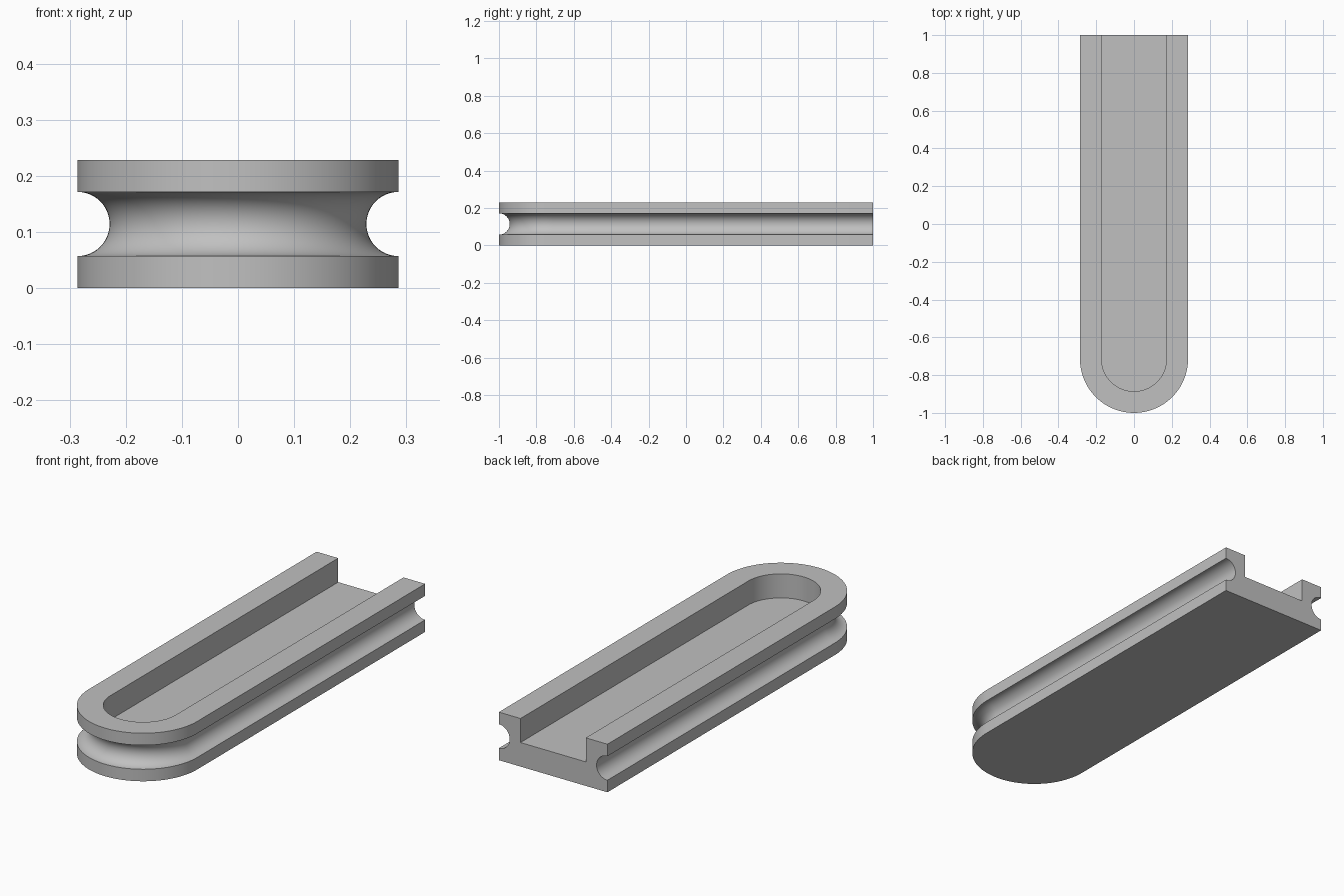
import bpy
import bmesh
import math

cube = bpy.data.objects.get("Cube")
if cube:
    bpy.data.objects.remove(cube, do_unlink=True)

OUTER, INNER = 0.286, 0.172      # half widths of body and channel
HEIGHT, FLOOR = 0.229, 0.1145
GROOVE = 0.0572
BACK, ARC_Y = 1.0, -0.714
ARC_STEPS, GROOVE_STEPS = 64, 24

# Wall section as (radius, height), from the bottom rim over to the channel floor
profile = [(OUTER, 0)]
for i in range(GROOVE_STEPS + 1):
    a = math.pi * i / GROOVE_STEPS
    profile.append((OUTER - GROOVE * math.sin(a), HEIGHT / 2 - GROOVE * math.cos(a)))
profile += [(OUTER, HEIGHT), (INNER, HEIGHT), (INNER, FLOOR)]

# U-shaped path: straight side, round nose, straight side
stations = [(math.pi, BACK)]
stations += [(math.pi * (1 + i / ARC_STEPS), ARC_Y) for i in range(ARC_STEPS + 1)]
stations += [(2 * math.pi, BACK)]

bm = bmesh.new()
rings = [[bm.verts.new((r * math.cos(a), y + r * math.sin(a), z)) for r, z in profile]
         for a, y in stations]
for r0, r1 in zip(rings, rings[1:]):
    for j in range(len(profile) - 1):
        bm.faces.new((r0[j], r1[j], r1[j + 1], r0[j + 1]))

# Underside, channel floor and open back end
bm.faces.new([r[0] for r in reversed(rings)])
bm.faces.new([r[-1] for r in rings])
bm.faces.new(rings[0] + rings[-1][::-1])
bmesh.ops.recalc_face_normals(bm, faces=bm.faces[:])

mesh = bpy.data.meshes.new("grooved_channel")
bm.to_mesh(mesh)
bm.free()
body = bpy.data.objects.new("grooved_channel", mesh)
bpy.context.collection.objects.link(body)

# Plain grey material
grey = bpy.data.materials.new("light_grey")
grey.use_nodes = True
colour = (0.53, 0.53, 0.53, 1)
grey.diffuse_color = colour
grey.node_tree.nodes["Principled BSDF"].inputs["Base Color"].default_value = colour
mesh.materials.append(grey)

bpy.ops.object.select_all(action='DESELECT')
body.select_set(True)
bpy.context.view_layer.objects.active = body
bpy.ops.object.shade_smooth_by_angle(angle=math.radians(30))
